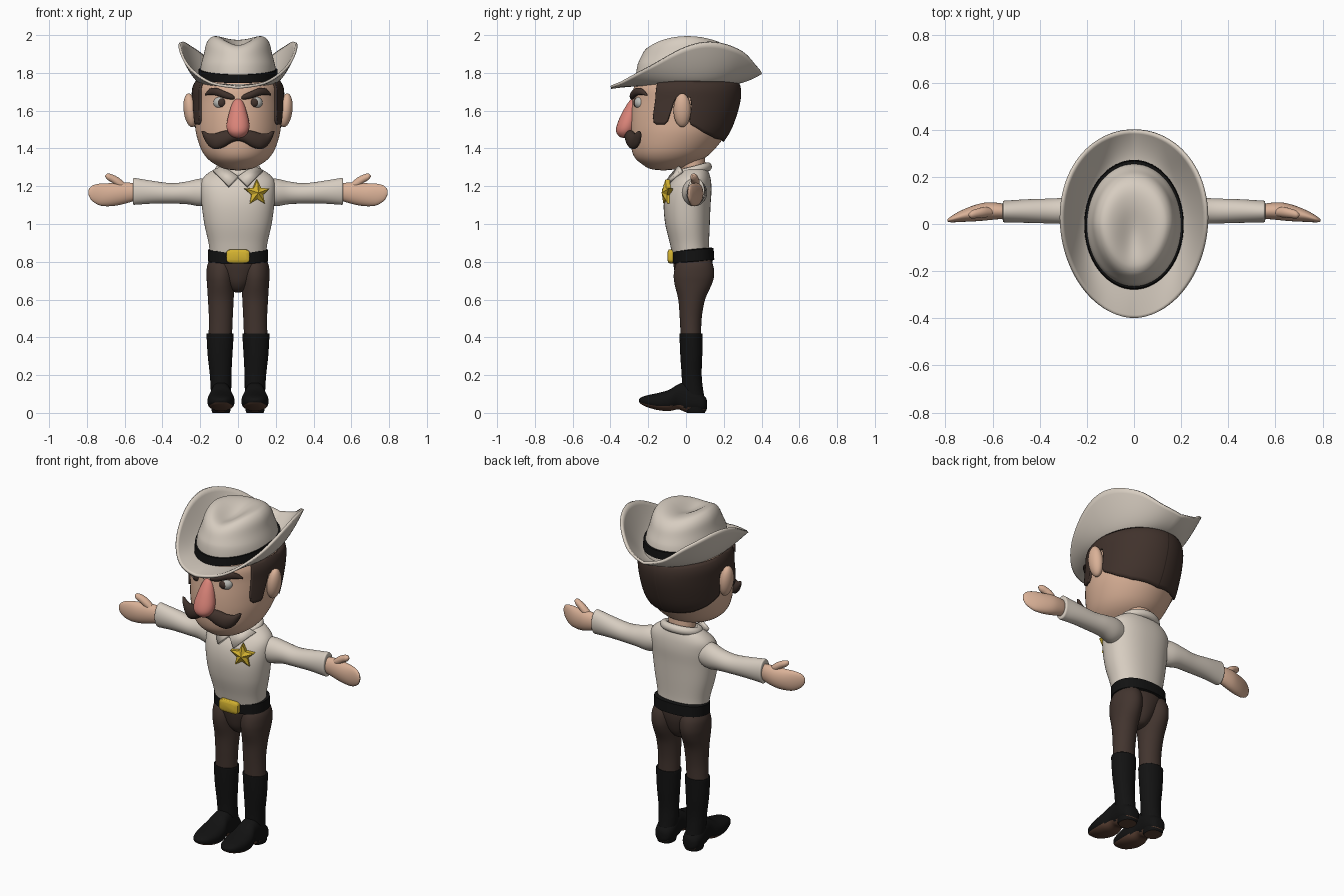
import bpy, bmesh, math
from mathutils import Matrix


def material(name, r, g, b):
    m = bpy.data.materials.new(name)
    m.diffuse_color = (r, g, b, 1)
    return m


CREAM = material("cream_cloth", .68, .61, .53)
SKIN = material("skin", .70, .44, .31)
PINK = material("pink_nose", .70, .23, .19)
HAIR = material("dark_hair", .052, .032, .025)
PANTS = material("brown_trousers", .055, .035, .028)
BLACK = material("black_leather", .006, .006, .006)
GOLD = material("gold", .66, .45, .03)
WHITE = material("eye_white", .50, .50, .47)
SOLE = material("brown_sole", .10, .05, .032)


def spline(rows, n=6):
    """Catmull-Rom interpolation through tuples."""
    out = []
    for i in range(len(rows) - 1):
        p0, p1, p2 = rows[max(i - 1, 0)], rows[i], rows[i + 1]
        p3 = rows[min(i + 2, len(rows) - 1)]
        for k in range(n):
            t = k / n
            out.append(tuple(.5 * (2 * b + (c - a) * t + (2 * a - 5 * b + 4 * c - d) * t * t
                                   + (3 * b - a - 3 * c + d) * t ** 3)
                             for a, b, c, d in zip(p0, p1, p2, p3)))
    return out + [tuple(rows[-1])]


def lookup(rows, t):
    """Linear interpolation in rows sorted by the first value."""
    t = min(max(t, rows[0][0]), rows[-1][0])
    for p, q in zip(rows, rows[1:]):
        if t <= q[0]:
            f = (t - p[0]) / max(q[0] - p[0], 1e-9)
            return tuple(a + (b - a) * f for a, b in zip(p, q))


def finish(bm, name, mats, mirror=False, solid=0, angle=40):
    bmesh.ops.recalc_face_normals(bm, faces=bm.faces[:])
    me = bpy.data.meshes.new(name)
    bm.to_mesh(me)
    bm.free()
    ob = bpy.data.objects.new(name, me)
    bpy.context.collection.objects.link(ob)
    for m in mats:
        me.materials.append(m)
    bpy.ops.object.select_all(action='DESELECT')
    ob.select_set(True)
    bpy.context.view_layer.objects.active = ob
    bpy.ops.object.shade_smooth_by_angle(angle=math.radians(angle))
    if solid:
        s = ob.modifiers.new("thickness", 'SOLIDIFY')
        s.thickness, s.offset = solid, 0
    if mirror:
        ob.modifiers.new("mirror", 'MIRROR')
    return ob


def grid(rings, closed=True, caps=True):
    """Skin a list of point rings."""
    bm = bmesh.new()
    vs = [[bm.verts.new(p) for p in ring] for ring in rings]
    n = len(vs[0])
    for a, b in zip(vs, vs[1:]):
        for i in range(n if closed else n - 1):
            j = (i + 1) % n
            bm.faces.new((a[i], a[j], b[j], b[i]))
    if caps:
        bm.faces.new(vs[0])
        bm.faces.new(vs[-1])
    return bm


def loft(name, rows, mat, axis='z', mirror=False, e=2.0, n=40, warp=None, smooth=6, under=None):
    """Rows are (position on axis, centre a, centre b, radius a, radius b)."""
    rings = []
    for t, a, b, ra, rb in (spline(rows, smooth) if smooth else rows):
        ring = []
        for i in range(n):
            c, s = math.cos(math.tau * i / n), math.sin(math.tau * i / n)
            u = a + max(ra, .001) * math.copysign(abs(c) ** (2 / e), c)
            v = b + max(rb, .001) * math.copysign(abs(s) ** (2 / e), s)
            p = {'z': (u, v, t), 'x': (t, u, v), 'y': (u, t, v)}[axis]
            ring.append(warp(*p) if warp else p)
        rings.append(ring)
    bm = grid(rings)
    mats = [mat]
    if under:   # underside in a second colour
        mats.append(under)
        bmesh.ops.recalc_face_normals(bm, faces=bm.faces[:])
        for f in bm.faces:
            f.material_index = int(f.normal.z < -.5)
    return finish(bm, name, mats, mirror)


def ball(name, loc, size, mat, mirror=True, rot=0):
    bm = bmesh.new()
    bmesh.ops.create_uvsphere(bm, u_segments=28, v_segments=18, radius=1, matrix=Matrix.Translation(loc)
                              @ Matrix.Rotation(rot, 4, 'Y') @ Matrix.Diagonal((*size, 1)))
    return finish(bm, name, [mat], mirror)


# Head
head = [(1.284, 0, -.12, .01, .01), (1.292, 0, -.115, .07, .075), (1.315, 0, -.10, .12, .13),
        (1.35, 0, -.085, .165, .185), (1.40, 0, -.067, .197, .222), (1.48, 0, -.04, .222, .255),
        (1.56, 0, -.022, .229, .272), (1.65, 0, -.005, .231, .28), (1.72, 0, 0, .229, .277),
        (1.76, 0, 0, .20, .25), (1.785, 0, 0, .12, .15), (1.79, 0, 0, .01, .01)]
loft("head", head, SKIN, n=64)

# Hair shell: lower edge varies with the angle from the front
dense = spline(head, 6)
edge = [(57, 1.57), (59, 1.538), (62, 1.528), (72, 1.528), (75, 1.545), (78, 1.64), (80, 1.67),
        (95, 1.67), (98, 1.62), (99, 1.545), (102, 1.525), (120, 1.485), (140, 1.458), (180, 1.44)]
cols = []
for k in range(124):
    d = 57 + k
    a = math.radians(d)
    lo = lookup(edge, d)[1]
    col = []
    for j in range(17):
        z, _, cy, rx, ry = lookup(dense, lo + (1.75 - lo) * j / 16)
        col.append(((rx + .003) * math.sin(a), cy - (ry + .003) * math.cos(a), z))
    cols.append(col)
finish(grid(cols, closed=False, caps=False), "hair", [HAIR], True, .02)

# Face
ball("ear", (.252, -.02, 1.602), (.036, .046, .09), SKIN, rot=.12)
loft("nose", [(1.455, 0, -.325, .005, .005), (1.463, 0, -.325, .032, .028), (1.49, 0, -.322, .055, .048),
              (1.53, 0, -.312, .06, .052), (1.59, 0, -.295, .047, .043), (1.64, 0, -.28, .03, .028),
              (1.66, 0, -.275, .015, .015), (1.664, 0, -.273, .002, .002)], PINK)
loft("moustache", [(-.01, -.295, 1.468, .025, .026), (.03, -.297, 1.465, .028, .032),
                   (.075, -.29, 1.45, .03, .043), (.12, -.278, 1.438, .028, .042),
                   (.155, -.262, 1.447, .022, .033), (.18, -.25, 1.472, .014, .02),
                   (.192, -.245, 1.488, .003, .004)], HAIR, 'x', True)
loft("eyebrow", [(.018, -.285, 1.668, .004, .004), (.03, -.285, 1.672, .012, .013),
                 (.07, -.28, 1.684, .016, .019), (.115, -.262, 1.70, .016, .02),
                 (.15, -.235, 1.70, .014, .016), (.176, -.208, 1.683, .004, .004)], HAIR, 'x', True)
ball("eye", (.088, -.238, 1.642), (.042, .036, .036), WHITE)
ball("pupil", (.086, -.262, 1.642), (.023, .017, .024), HAIR)

# Hat brim
rim = spline([(0, 1.722), (30, 1.748), (60, 1.83), (90, 1.937), (112, 1.962), (138, 1.915),
              (160, 1.835), (180, 1.80)])
rings = []
for j in range(13):
    t = j / 12
    ring = []
    for i in range(96):
        a = math.tau * i / 96
        c, s = math.cos(a), math.sin(a)
        zi = 1.735 + .012 * min(1, 1 - c)
        zo = lookup(rim, min(360 * i / 96, 360 - 360 * i / 96))[1]
        ring.append(((.19 + .118 * t) * s * (1 - .07 * c * t), -(.255 + .143 * t) * c, zi + (zo - zi) * t ** 1.6))
    rings.append(ring)
finish(grid(rings, caps=False), "hat_brim", [CREAM], solid=.014)


# Hat crown with pinched top
def pinch(x, y, z):
    k = max(0, (z - 1.85) / .15)
    dent = .055 * math.exp(-(x / .075) ** 2 - ((y + .05) / .14) ** 2)
    return x * (1 - .12 * k * max(0, -y / .2)), y, z - k * (dent + .85 * y * y)


loft("hat_crown", [(1.74, 0, 0, .203, .267), (1.82, 0, -.003, .20, .258), (1.90, 0, -.005, .181, .235),
                   (1.955, 0, -.005, .168, .215), (1.985, 0, -.005, .148, .19), (1.998, 0, -.005, .12, .155),
                   (2.0, 0, -.005, .07, .09), (2.0, 0, -.005, .001, .001)], CREAM, n=64, warp=pinch)
loft("hat_band", [(1.745, 0, -.003, .20, .26), (1.746, 0, -.003, .211, .275), (1.79, 0, -.003, .208, .27),
                  (1.791, 0, -.003, .19, .25)], BLACK, n=64, smooth=0,
     warp=lambda x, y, z: (x, y, z + .032 * min(1, 1 + y / .275)))

# Neck, shirt and collar
loft("neck", [(1.2, 0, .04, .08, .07), (1.28, 0, .04, .078, .065), (1.36, 0, .03, .08, .07)], SKIN)
loft("shirt", [(.84, 0, .025, .148, .098), (.9, 0, .018, .156, .104), (1.0, 0, .008, .178, .118),
               (1.1, 0, .006, .192, .124), (1.18, 0, .015, .198, .12), (1.235, 0, .028, .19, .103),
               (1.275, 0, .042, .15, .078), (1.297, 0, .048, .10, .06), (1.30, 0, .05, .05, .03)],
     CREAM, e=2.25, n=56)
tube = []
for i in range(48):
    a = math.tau * i / 48
    tube.append([((.102 + .022 * math.cos(b)) * math.sin(a),
                  .04 - (.075 + .022 * math.cos(b)) * math.cos(a),
                  1.283 + .024 * math.sin(b) - .02 * math.cos(a))
                 for b in [math.tau * k / 14 for k in range(14)]])
finish(grid(tube + tube[:1], caps=False), "collar_ring", [CREAM])
bm = bmesh.new()
bm.faces.new([bm.verts.new(p) for p in ((.0, -.082, 1.25), (.05, -.114, 1.198), (.132, -.022, 1.28),
                                       (.08, -.035, 1.305))])
finish(bm, "collar_flap", [CREAM], True, .018, 30)

# Star badge
bm = bmesh.new()
place = Matrix.Translation((.1, -.098, 1.165)) @ Matrix.Rotation(.26, 4, 'Z')
star = [(.07 if i % 2 == 0 else .033, math.pi / 2 + math.tau * i / 10) for i in range(10)]
front, back = [[bm.verts.new((r * math.cos(a), y, r * math.sin(a))) for r, a in star] for y in (-.012, .012)]
tip = bm.verts.new((0, -.032, 0))
for i in range(10):
    j = (i + 1) % 10
    bm.faces.new((front[i], front[j], tip))
    bm.faces.new((front[i], front[j], back[j], back[i]))
bm.faces.new(back)
bm.transform(place)
finish(bm, "star_badge", [GOLD], angle=15)

# Belt and buckle
loft("belt", [(.797, 0, .038, .15, .10), (.802, 0, .038, .16, .112), (.862, 0, .036, .16, .11),
              (.867, 0, .036, .15, .10)], BLACK, e=2.3, n=56, smooth=0,
     warp=lambda x, y, z: (x, y, z + .08 * (y - .03)))
loft("buckle", [(-.098, 0, .829, .045, .022), (-.093, 0, .829, .058, .033), (-.085, 0, .829, .062, .037),
                (-.05, 0, .829, .062, .037)], GOLD, 'y', e=4.5)

# Sleeves and hands
loft("sleeve", [(.14, .035, 1.17, .06, .065), (.2, .045, 1.167, .064, .073), (.27, .055, 1.165, .057, .06),
                (.35, .055, 1.162, .053, .054), (.45, .055, 1.168, .05, .06), (.53, .053, 1.172, .047, .069),
                (.553, .053, 1.173, .045, .07), (.557, .053, 1.173, .036, .055)], CREAM, 'x', True)
loft("hand", [(.54, .052, 1.17, .03, .045), (.58, .055, 1.166, .035, .053), (.63, .053, 1.16, .038, .06),
              (.68, .045, 1.155, .034, .061), (.73, .034, 1.156, .025, .058), (.77, .022, 1.162, .015, .042),
              (.788, .016, 1.166, .007, .02), (.792, .015, 1.168, .002, .004)], SKIN, 'x', True)
loft("thumb", [(.59, .05, 1.19, .015, .02), (.63, .05, 1.218, .022, .026), (.665, .045, 1.24, .02, .022),
               (.69, .04, 1.25, .016, .017), (.703, .038, 1.253, .003, .004)], SKIN, 'x', True)

# Trousers
loft("hips", [(.637, 0, .035, .01, .01), (.65, 0, .035, .04, .05), (.69, 0, .035, .075, .08),
              (.75, 0, .037, .115, .098), (.80, 0, .037, .148, .104), (.84, 0, .037, .148, .10)], PANTS)
loft("trouser_leg", [(.82, .085, .045, .06, .08), (.78, .09, .044, .073, .1), (.73, .092, .042, .075, .107),
                     (.68, .092, .038, .072, .098), (.6, .091, .03, .068, .071), (.5, .091, .025, .063, .058),
                     (.4, .094, .026, .062, .054)], PANTS, mirror=True)

# Boots
loft("boot_shaft", [(.418, .095, .027, .06, .05), (.42, .095, .027, .07, .06), (.40, .095, .027, .071, .061),
                    (.3, .095, .028, .065, .058), (.2, .092, .03, .057, .053), (.12, .09, .035, .054, .056),
                    (.06, .09, .045, .05, .058)], BLACK, mirror=True)
loft("boot_foot", [(-.25, .09, .065, .008, .004), (-.24, .09, .064, .032, .016), (-.21, .09, .062, .054, .03),
                   (-.15, .09, .06, .07, .045), (-.09, .09, .066, .07, .056), (-.04, .09, .085, .056, .067),
                   (0, .09, .082, .054, .078), (.05, .09, .065, .056, .062), (.09, .09, .05, .048, .046),
                   (.108, .09, .045, .028, .03), (.112, .09, .045, .005, .005)],
     BLACK, 'y', True, e=2.4, under=SOLE)
loft("boot_heel", [(0, .09, .052, .046, .048), (.012, .09, .052, .05, .054), (.06, .09, .05, .05, .056)],
     BLACK, mirror=True, under=SOLE, e=2.3, smooth=0)
